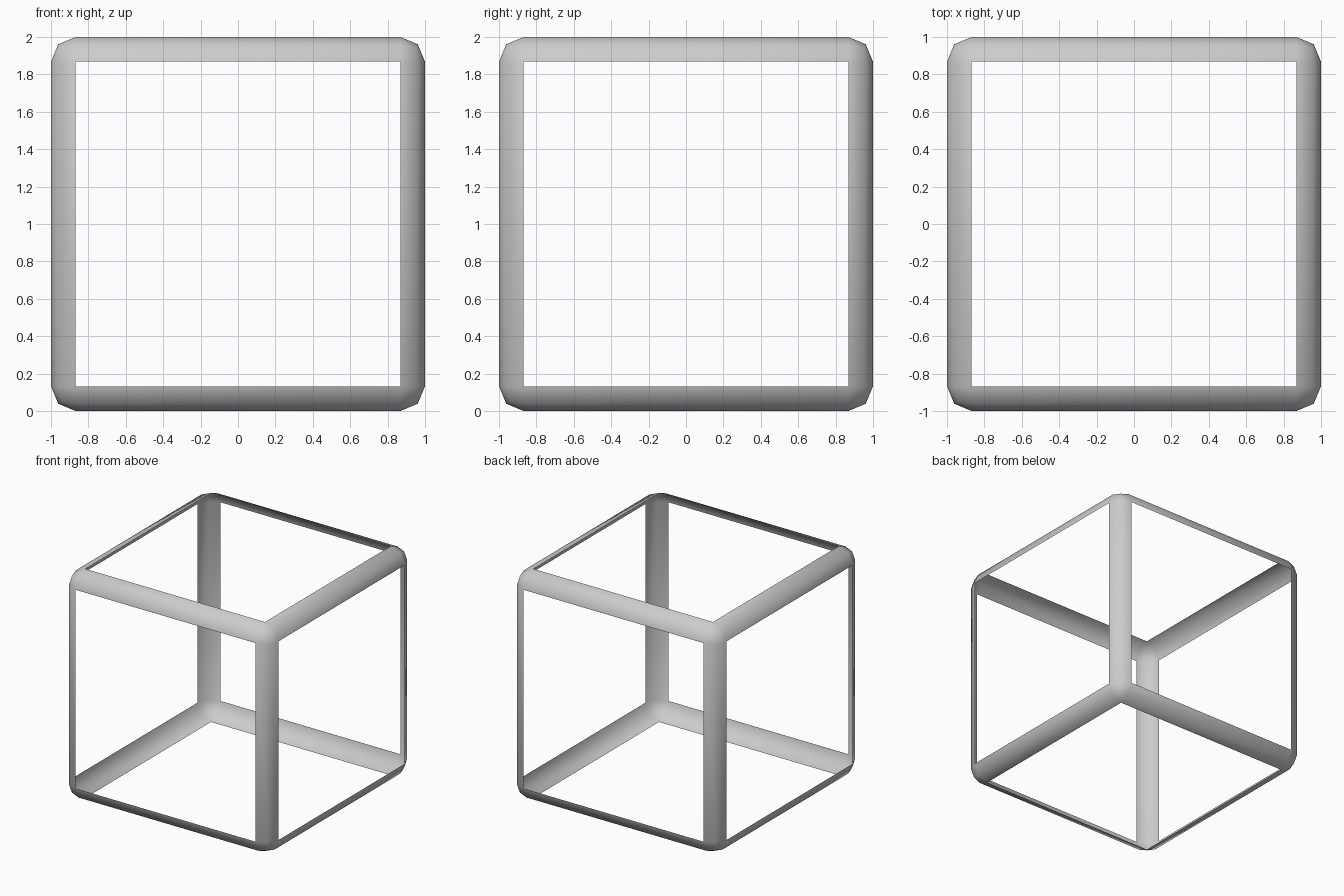
import bpy, bmesh

if "Cube" in bpy.data.objects:
    bpy.data.objects.remove(bpy.data.objects["Cube"])

BEVEL = 0.1325

# Rounded cube: two-segment bevel on every edge
bm = bmesh.new()
bmesh.ops.create_cube(bm, size=2.0)
bmesh.ops.translate(bm, verts=bm.verts, vec=(0, 0, 1))
bmesh.ops.bevel(bm, geom=bm.edges[:], offset=BEVEL, offset_type='OFFSET',
                segments=2, profile=0.5, affect='EDGES')

# Open the six large sides, leaving only the thin rounded edge strips
sides = [f for f in bm.faces if f.calc_area() > 1.0]
bmesh.ops.delete(bm, geom=sides, context='FACES')
for f in bm.faces:
    f.smooth = True

mesh = bpy.data.meshes.new("cube_frame")
bm.to_mesh(mesh)
bm.free()
frame = bpy.data.objects.new("cube_frame", mesh)
bpy.context.collection.objects.link(frame)
